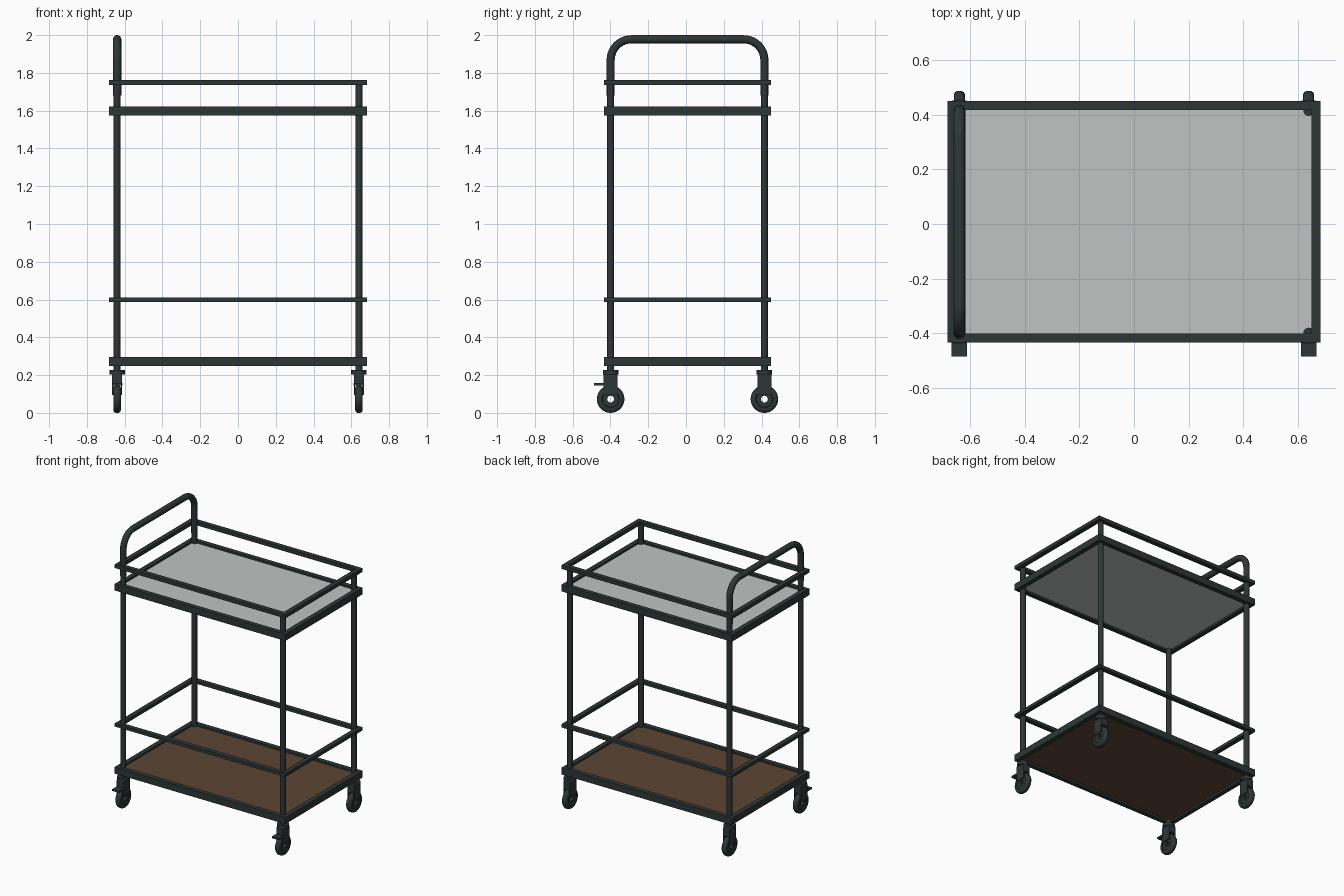
import bpy, bmesh, math
from mathutils import Matrix, Vector

if "Cube" in bpy.data.objects:
    bpy.data.objects.remove(bpy.data.objects["Cube"])

Y0 = 0.008            # frame centre in y
PX, PY = 0.64, 0.407  # post offsets


def material(name, rgb):
    m = bpy.data.materials.new(name)
    m.diffuse_color = (*rgb, 1)
    m.use_nodes = True
    m.node_tree.nodes["Principled BSDF"].inputs["Base Color"].default_value = m.diffuse_color
    return m


METAL = material("dark_metal", (0.027, 0.038, 0.037))
GLASS = material("pale_glass", (0.52, 0.55, 0.54))
WOOD = material("brown_wood", (0.105, 0.058, 0.032))


def finish(bm, name, mat, smooth=False):
    bmesh.ops.recalc_face_normals(bm, faces=bm.faces[:])
    me = bpy.data.meshes.new(name)
    bm.to_mesh(me)
    bm.free()
    me.materials.append(mat)
    ob = bpy.data.objects.new(name, me)
    bpy.context.collection.objects.link(ob)
    if smooth:
        bpy.ops.object.select_all(action='DESELECT')
        ob.select_set(True)
        bpy.context.view_layer.objects.active = ob
        bpy.ops.object.shade_smooth_by_angle(angle=math.radians(40))
    return ob


def add_box(bm, lo, hi):
    lo, hi = Vector(lo), Vector(hi)
    m = Matrix.Translation((lo + hi) / 2) @ Matrix.Diagonal((*(hi - lo), 1))
    bmesh.ops.create_cube(bm, size=1, matrix=m)


def add_tube(bm, x, y, z0, z1, r, n=20):
    bmesh.ops.create_cone(bm, cap_ends=True, segments=n, radius1=r, radius2=r, depth=z1 - z0,
                          matrix=Matrix.Translation((x, y, (z0 + z1) / 2)))


def ring(name, z0, z1, ox=0.684, oy=0.443, w=0.034):
    """Rectangular frame with mitred corners."""
    bm = bmesh.new()
    loops = []
    for d, z in ((0, z0), (0, z1), (w, z1), (w, z0)):
        loops.append([bm.verts.new((sx * (ox - d), Y0 + sy * (oy - d), z))
                      for sx, sy in ((-1, -1), (1, -1), (1, 1), (-1, 1))])
    for i in range(4):
        a, b = loops[i], loops[(i + 1) % 4]
        for k in range(4):
            j = (k + 1) % 4
            bm.faces.new((a[k], a[j], b[j], b[k]))
    finish(bm, name, METAL)


# Tray frames and guard rails
ring("upper_tray_frame", 1.574, 1.622)
ring("upper_guard_rail", 1.737, 1.763)
ring("lower_tray_frame", 0.247, 0.295)
ring("lower_guard_rail", 0.588, 0.611)

# Shelf panels
for name, z0, z1, mat in (("glass_shelf", 1.588, 1.608, GLASS), ("wood_shelf", 0.262, 0.282, WOOD)):
    bm = bmesh.new()
    add_box(bm, (-0.655, Y0 - 0.414, z0), (0.655, Y0 + 0.414, z1))
    finish(bm, name, mat)

# Handle: rounded arch over the left posts
R, TOP = 0.11, 1.978
pts = [(-PY, 1.68)]
pts += [(-PY + R - R * math.cos(a), TOP - R + R * math.sin(a))
        for a in (math.pi / 2 * i / 10 for i in range(11))]
pts += [(-y, z) for y, z in reversed(pts)]
cu = bpy.data.curves.new("handle", 'CURVE')
cu.dimensions = '3D'
cu.bevel_depth = 0.022
cu.bevel_resolution = 5
cu.use_fill_caps = True
sp = cu.splines.new('POLY')
sp.points.add(len(pts) - 1)
for p, (y, z) in zip(sp.points, pts):
    p.co = (-PX, Y0 + y, z, 1)
cu.materials.append(METAL)
handle = bpy.data.objects.new("handle", cu)
bpy.context.collection.objects.link(handle)
bpy.ops.object.select_all(action='DESELECT')
handle.select_set(True)
bpy.context.view_layer.objects.active = handle
bpy.ops.object.convert(target='MESH')
bpy.ops.object.shade_smooth_by_angle(angle=math.radians(40))


def wheel(name, x, y, zc):
    """Rounded tyre with an open hub, spun around the x axis."""
    bm = bmesh.new()
    prof = [(-0.014, 0.018), (-0.014, 0.042), (-0.02, 0.046), (-0.02, 0.060), (-0.016, 0.068),
            (-0.008, 0.073)]
    prof += [(-px, r) for px, r in reversed(prof)]
    n = 32
    rows = [[bm.verts.new((x + px, y + r * math.cos(t), zc + r * math.sin(t))) for px, r in prof]
            for t in (2 * math.pi * i / n for i in range(n))]
    for i in range(n):
        a, b = rows[i], rows[(i + 1) % n]
        for k in range(len(prof)):
            j = (k + 1) % len(prof)
            bm.faces.new((a[k], a[j], b[j], b[k]))
    finish(bm, name, METAL, True)


# Posts and casters at the four corners
for sx, xs in ((-1, "left"), (1, "right")):
    for sy, ys in ((-1, "front"), (1, "back")):
        x, y, tag = sx * PX, Y0 + sy * PY, f"{ys}_{xs}"
        bm = bmesh.new()
        add_tube(bm, x, y, 0.22, 1.70 if sx < 0 else 1.75, 0.019)
        finish(bm, tag + "_post", METAL, True)

        wheel(tag + "_wheel", x, y, 0.073)

        # swivel collar and fork
        bm = bmesh.new()
        add_tube(bm, x, y, 0.203, 0.226, 0.041, 24)
        add_box(bm, (x - 0.027, y - 0.037, 0.15), (x + 0.027, y + 0.037, 0.204))
        for s in (-1, 1):
            c = x + s * 0.0235
            add_box(bm, (c - 0.0035, y - 0.037, 0.095), (c + 0.0035, y + 0.037, 0.152))
        finish(bm, tag + "_caster_fork", METAL, True)

        # brake pedal on the front casters
        if sy < 0:
            bm = bmesh.new()
            add_box(bm, (x - 0.028, -0.486, 0.145), (x + 0.028, y - 0.03, 0.158))
            finish(bm, tag + "_brake_pedal", METAL)
